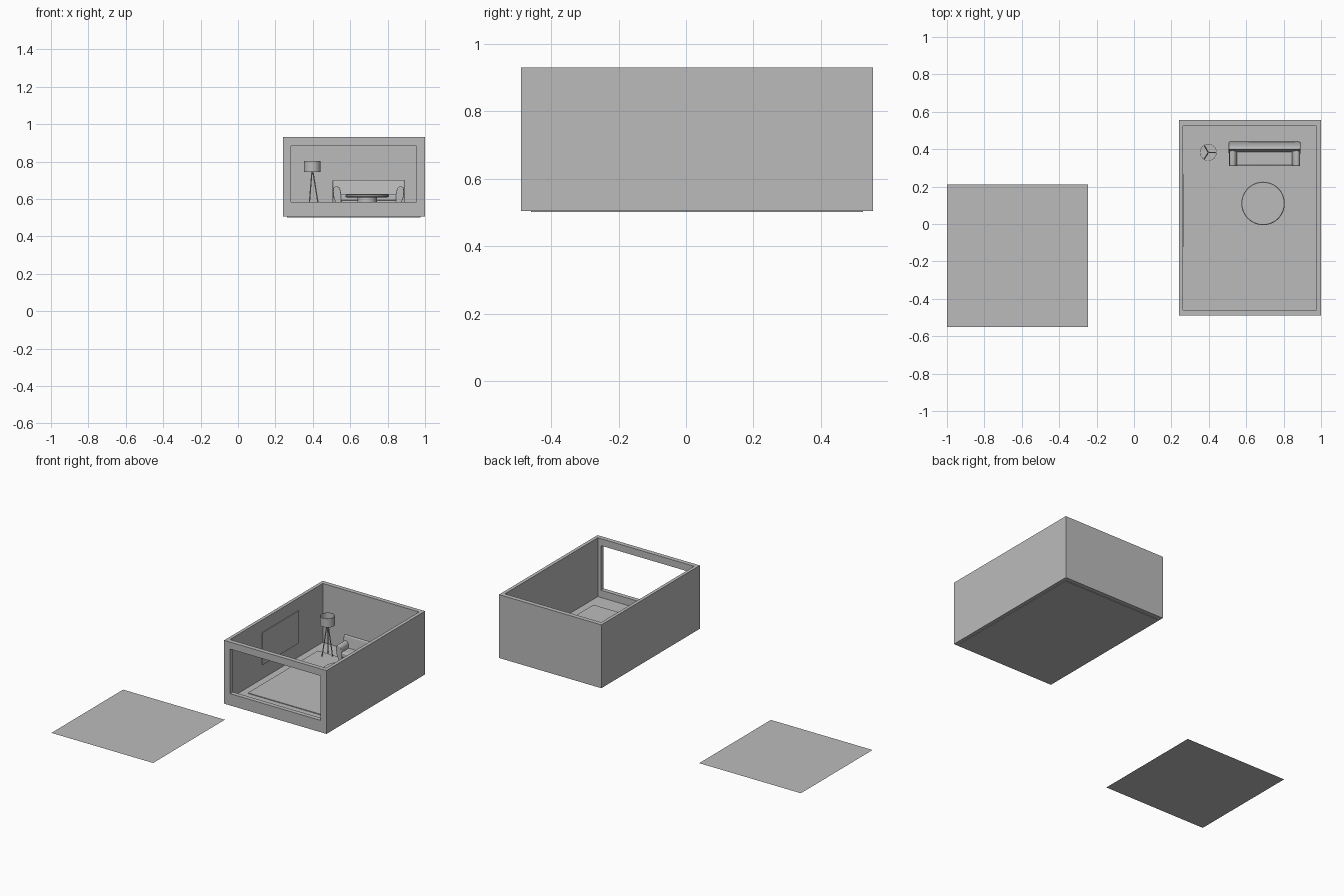
import bpy, bmesh, math
from mathutils import Vector

if "Cube" in bpy.data.objects:
    bpy.data.objects.remove(bpy.data.objects["Cube"])

grey = bpy.data.materials.new("plain_grey")
grey.diffuse_color = (0.5, 0.5, 0.5, 1)
grey.use_nodes = True
grey.node_tree.nodes["Principled BSDF"].inputs["Base Color"].default_value = grey.diffuse_color


def make(name, bm, bevel=0.0, smooth=False):
    bmesh.ops.recalc_face_normals(bm, faces=bm.faces)
    me = bpy.data.meshes.new(name)
    bm.to_mesh(me)
    bm.free()
    ob = bpy.data.objects.new(name, me)
    bpy.context.collection.objects.link(ob)
    me.materials.append(grey)
    if bevel:
        m = ob.modifiers.new("bevel", 'BEVEL')
        m.width, m.segments = bevel, 4
    if smooth or bevel:
        bpy.ops.object.select_all(action='DESELECT')
        ob.select_set(True)
        bpy.context.view_layer.objects.active = ob
        bpy.ops.object.shade_smooth_by_angle(angle=math.radians(40))
    return ob


def box(name, x, y, z, bevel=0.0):
    bm = bmesh.new()
    bmesh.ops.create_cube(bm, size=1)
    for v in bm.verts:
        v.co = [lo + (c + 0.5) * (hi - lo) for c, (lo, hi) in zip(v.co, (x, y, z))]
    return make(name, bm, bevel)


def prism(name, pts, axis, lo, hi, bevel=0.0):
    """Extrude a closed outline along x (axis 0) or y (axis 1)."""
    bm = bmesh.new()
    vs = [bm.verts.new((lo, a, b) if axis == 0 else (a, lo, b)) for a, b in pts]
    f = bm.faces.new(vs)
    r = bmesh.ops.extrude_face_region(bm, geom=[f])
    step = Vector((hi - lo, 0, 0) if axis == 0 else (0, hi - lo, 0))
    bmesh.ops.translate(bm, verts=[g for g in r["geom"] if isinstance(g, bmesh.types.BMVert)], vec=step)
    return make(name, bm, bevel)


def lathe(name, centre, profile, closed=False, seg=48):
    """Spin (radius, z) points around a vertical axis."""
    bm = bmesh.new()
    rings = [[bm.verts.new((centre[0] + r * math.cos(2 * math.pi * i / seg),
                            centre[1] + r * math.sin(2 * math.pi * i / seg), z))
              for i in range(seg)] for r, z in profile]
    pairs = list(zip(rings, rings[1:]))
    if closed:
        pairs.append((rings[-1], rings[0]))
    for a, b in pairs:
        for i in range(seg):
            j = (i + 1) % seg
            bm.faces.new((a[i], a[j], b[j], b[i]))
    if not closed:
        bm.faces.new(rings[0])
        bm.faces.new(rings[-1])
    return make(name, bm, smooth=True)


def rod(name, p, q, r):
    p, q = Vector(p), Vector(q)
    bm = bmesh.new()
    bmesh.ops.create_cone(bm, cap_ends=True, segments=12, radius1=r, radius2=r, depth=(q - p).length)
    rot = (q - p).to_track_quat('Z', 'Y')
    for v in bm.verts:
        v.co = rot @ v.co + (p + q) / 2
    return make(name, bm, smooth=True)


# Separate ground sheet
bm = bmesh.new()
bm.faces.new([bm.verts.new((x, y, 0)) for x, y in
              ((-1, -0.55), (-0.245, -0.55), (-0.245, 0.21), (-1, 0.21))])
sheet = make("ground_sheet", bm)
if sheet.data.polygons[0].normal.z < 0:
    sheet.data.flip_normals()

# Room walls, open at the top, with a wide front window
walls = box("walls", (0.24, 1.0), (-0.49, 0.555), (0.505, 0.93))
cutters = [box("room_cutter", (0.262, 0.977), (-0.46, 0.525), (0.4, 1.1)),
           box("window_cutter", (0.284, 0.954), (-0.6, -0.3), (0.584, 0.883))]
for c in cutters:
    c.hide_render = True
    m = walls.modifiers.new("cut", 'BOOLEAN')
    m.operation, m.solver, m.object = 'DIFFERENCE', 'EXACT', c
bpy.context.view_layer.objects.active = walls
for m in list(walls.modifiers):
    bpy.ops.object.modifier_apply(modifier=m.name)
for c in cutters:
    bpy.data.objects.remove(c)

# Floor, rug and wall screen
FLOOR = 0.535
box("floor", (0.262, 0.977), (-0.46, 0.525), (0.502, FLOOR))
box("rug", (0.312, 0.925), (-0.34, 0.40), (FLOOR, FLOOR + 0.005))
box("wall_screen", (0.262, 0.267), (-0.12, 0.265), (0.63, 0.847))

# Sofa: sloping back, seat, curved arms and feet
CX = 0.698
prism("sofa_back", [(0.375, 0.555), (0.388, 0.64), (0.396, 0.698), (0.405, 0.704),
                    (0.418, 0.69), (0.436, 0.63), (0.44, 0.59), (0.43, 0.555)],
      0, CX - 0.192, CX + 0.192, 0.006)
box("sofa_seat", (CX - 0.155, CX + 0.155), (0.312, 0.40), (0.59, 0.626), 0.01)
box("sofa_base", (CX - 0.15, CX + 0.15), (0.318, 0.42), (0.552, 0.592), 0.006)
arm = [(0.145, 0.555), (0.147, 0.63), (0.152, 0.655), (0.162, 0.666), (0.176, 0.668),
       (0.187, 0.66), (0.19, 0.64), (0.186, 0.605), (0.174, 0.575), (0.16, 0.557)]
for side, s in (("left", -1), ("right", 1)):
    prism("sofa_arm_" + side, [(CX + s * x, z) for x, z in arm], 1, 0.31, 0.41, 0.005)
    for y in (0.335, 0.405):
        rod("sofa_foot_" + side, (CX + s * 0.13, y, FLOOR), (CX + s * 0.13, y, 0.556), 0.006)

# Round coffee table
TABLE = (0.69, 0.11)
lathe("table_base", TABLE, [(0.052, FLOOR), (0.052, 0.61)])
lathe("table_top", TABLE, [(0.108, 0.608), (0.116, 0.612), (0.116, 0.62), (0.113, 0.623)])

# Tripod lamp with an open drum shade
LX, LY = 0.397, 0.383
lathe("lamp_shade", (LX, LY), [(0.045, 0.745), (0.045, 0.804), (0.043, 0.804), (0.043, 0.745)], closed=True)
for k in range(3):
    c, s = math.cos(k * math.tau / 3), math.sin(k * math.tau / 3)
    rod("lamp_leg", (LX + 0.038 * c, LY + 0.038 * s, FLOOR), (LX + 0.003 * c, LY + 0.003 * s, 0.75), 0.0032)
    rod("lamp_spoke", (LX, LY, 0.75), (LX + 0.044 * c, LY + 0.044 * s, 0.75), 0.002)
